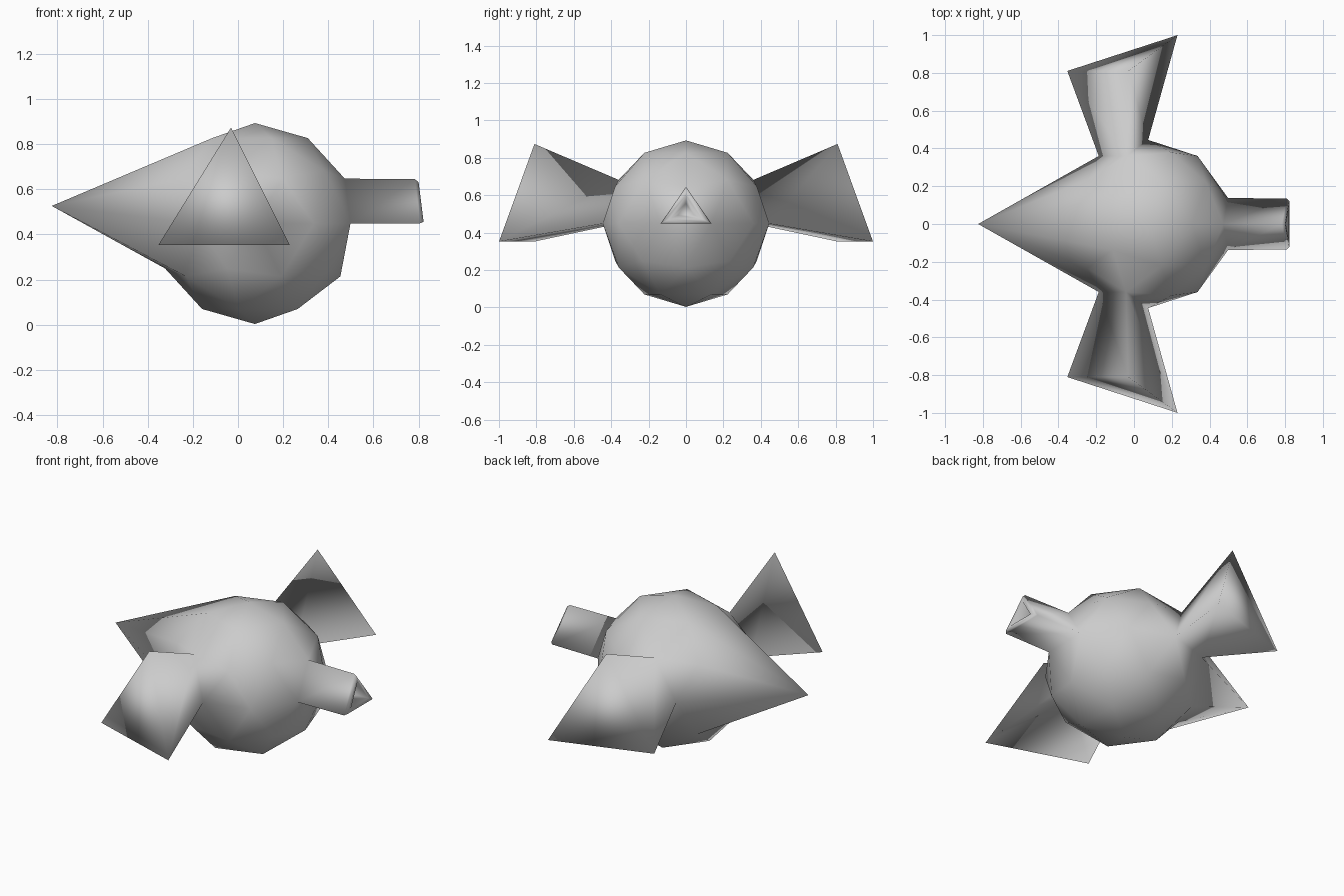
import bpy, bmesh
from mathutils import Vector, Matrix

if "Cube" in bpy.data.objects:
    bpy.data.objects.remove(bpy.data.objects["Cube"], do_unlink=True)

# Single plain grey material
grey = bpy.data.materials.new("plain grey")
grey.use_nodes = True
colour = (0.6, 0.6, 0.6, 1)
grey.diffuse_color = colour
grey.node_tree.nodes["Principled BSDF"].inputs["Base Color"].default_value = colour

RADIUS = 0.445
CENTRE = Vector((0.075, 0, 0.448))

bm = bmesh.new()
bmesh.ops.create_icosphere(bm, subdivisions=2, radius=RADIUS)


def face_towards(direction):
    d = Vector(direction).normalized()
    return max(bm.faces, key=lambda f: f.calc_center_median().normalized().dot(d))


def extrude(face, move, scale):
    """Extrude one face, then shift and scale its new cap."""
    result = bmesh.ops.extrude_discrete_faces(bm, faces=[face])
    cap = result["faces"][0]
    middle = cap.calc_center_median()
    for v in cap.verts:
        v.co = middle + (v.co - middle) * scale + Vector(move)
    return cap


# Pick the faces of the ball before changing its shape
beak = face_towards((-0.93, 0, 0.18))
nozzle = face_towards((0.93, 0, 0.15))
fins = [(face_towards((-0.126, side * 0.388, 0.078)), side) for side in (-1, 1)]

# Pointed cone: gather one face into a single tip
tip = Vector((-0.825, 0, 0.526)) - CENTRE
bmesh.ops.pointmerge(bm, verts=list(beak.verts), merge_co=tip)

# Flared side fins
for face, side in fins:
    extrude(face, (0, side * 0.485, 0), 2.23)

# Triangular nozzle with chamfered rim and sunken mouth
for move, scale in ((0.31, 0.98), (0.015, 0.9), (0, 0.72), (-0.08, 0.5)):
    nozzle = extrude(nozzle, (move, 0, 0), scale)

bmesh.ops.recalc_face_normals(bm, faces=bm.faces)
bm.transform(Matrix.Translation(CENTRE))
for f in bm.faces:
    f.smooth = True

mesh = bpy.data.meshes.new("finned_body")
bm.to_mesh(mesh)
bm.free()
mesh.materials.append(grey)
body = bpy.data.objects.new("finned_body", mesh)
bpy.context.collection.objects.link(body)
